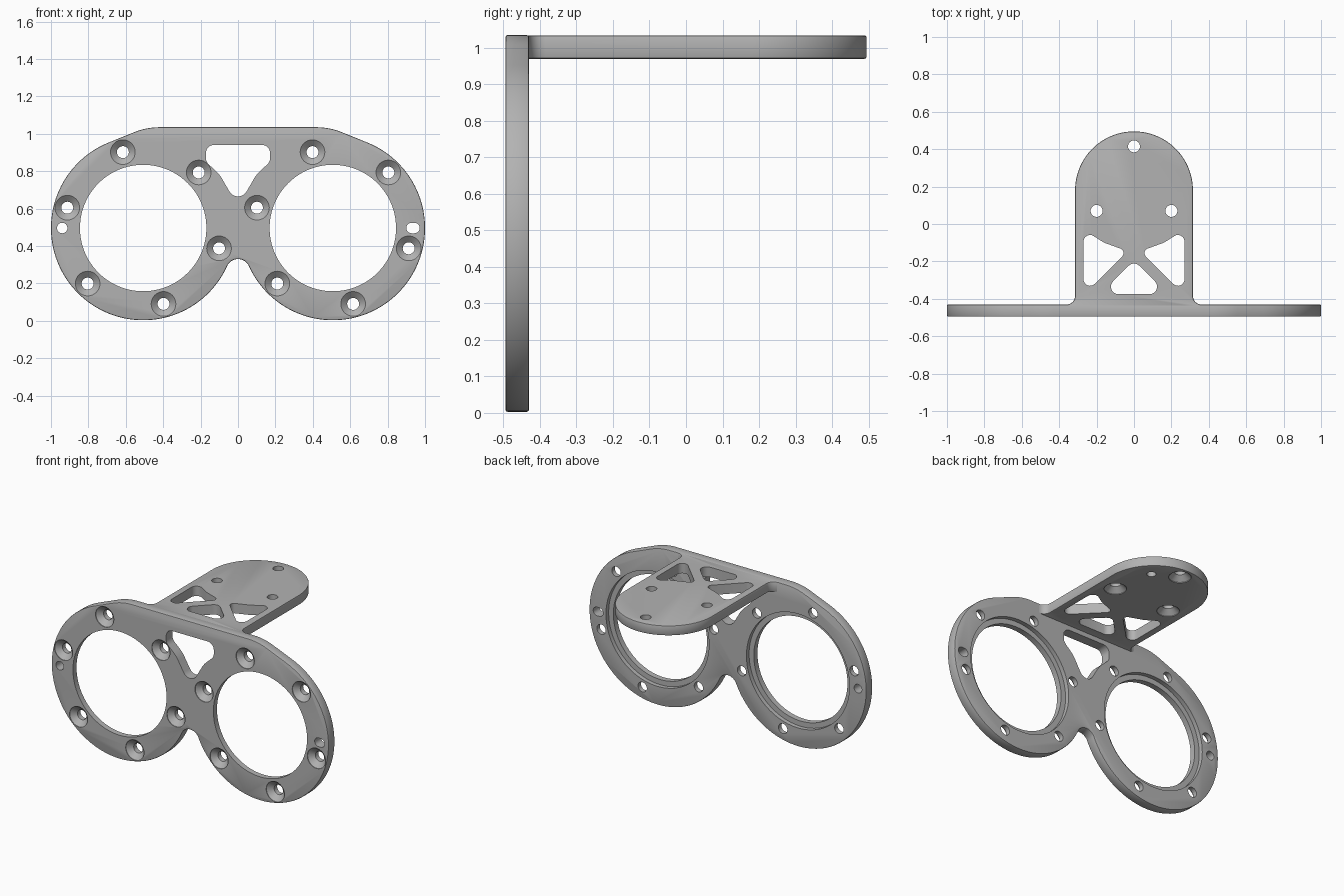
import bpy, bmesh, math
from mathutils import Vector

if "Cube" in bpy.data.objects:
    bpy.data.objects.remove(bpy.data.objects["Cube"])

grey = bpy.data.materials.new("satin_grey")
grey.diffuse_color = (0.45, 0.45, 0.45, 1)
grey.use_nodes = True
grey.node_tree.nodes["Principled BSDF"].inputs["Base Color"].default_value = grey.diffuse_color

CX, CZ = 0.507, 0.496            # ring centres
FRONT, BACK = -0.495, -0.43      # front plate faces
LOW, TOP = 0.97, 1.035           # shelf faces


def arc(cx, cy, r, a0, a1, n):
    return [(cx + r * math.cos(math.radians(a0 + (a1 - a0) * i / n)),
             cy + r * math.sin(math.radians(a0 + (a1 - a0) * i / n))) for i in range(n + 1)]


def circle(cx, cy, r, n=32):
    return arc(cx, cy, r, 0, 360, n)[:-1]


def rounded(corners, n=8):
    """Polygon of (x, y, radius) corners with filleted corners."""
    out = []
    for i, (x, y, r) in enumerate(corners):
        p = Vector((x, y))
        a = Vector(corners[i - 1][:2]) - p
        b = Vector(corners[(i + 1) % len(corners)][:2]) - p
        half = a.angle(b) / 2
        t = min(r / math.tan(half), 0.49 * a.length, 0.49 * b.length)
        r = t * math.tan(half)
        a.normalize()
        b.normalize()
        c = p + (a + b).normalized() * (r / math.sin(half))
        s, e = p + a * t - c, p + b * t - c
        sweep = math.atan2(s.x * e.y - s.y * e.x, s.dot(e))
        start = math.atan2(s.y, s.x)
        out += [(c.x + r * math.cos(start + sweep * k / n),
                 c.y + r * math.sin(start + sweep * k / n)) for k in range(n + 1)]
    return out


def mirrored(pts):
    return [(-p[0],) + tuple(p[1:]) for p in reversed(pts)]


def make(name, solids, upright, cutter=False):
    """Each solid is a list of (outline, depth) rings lofted together."""
    bm = bmesh.new()
    for rings in solids:
        loops = [[bm.verts.new((u, w, v) if upright else (u, v, w)) for u, v in pts]
                 for pts, w in rings]
        for a, b in zip(loops, loops[1:]):
            for i in range(len(a)):
                bm.faces.new((a[i - 1], a[i], b[i], b[i - 1]))
        bm.faces.new(loops[0])
        bm.faces.new(loops[-1])
    bmesh.ops.recalc_face_normals(bm, faces=bm.faces)
    me = bpy.data.meshes.new(name)
    bm.to_mesh(me)
    bm.free()
    me.materials.append(grey)
    ob = bpy.data.objects.new(name, me)
    bpy.context.collection.objects.link(ob)
    if cutter:
        ob.hide_render = True
        ob.display_type = 'WIRE'
    return ob


def finish(ob, cutter):
    """Soften the rim, cut the openings and shade."""
    bev = ob.modifiers.new("rim", 'BEVEL')
    bev.width, bev.segments, bev.angle_limit = 0.006, 2, math.radians(60)
    cut = ob.modifiers.new("openings", 'BOOLEAN')
    cut.operation, cut.solver, cut.use_self = 'DIFFERENCE', 'EXACT', True
    cut.object = cutter
    bpy.ops.object.select_all(action='DESELECT')
    ob.select_set(True)
    bpy.context.view_layer.objects.active = ob
    for m in ("rim", "openings"):
        bpy.ops.object.modifier_apply(modifier=m)
    bpy.data.objects.remove(cutter)
    bpy.ops.object.shade_smooth_by_angle(angle=math.radians(30))


# front plate: two rings joined by a web with a flat top
R, F = 0.493, 0.065
tilt = math.degrees(math.atan2(0.233, 0.507))
half = arc(0, 0.265, F, 90, tilt, 8)[:-1]                 # crotch fillet
half += arc(CX, CZ, R, 180 + tilt, 428, 72)[:-1]          # ring rim
ex, ez = CX + R * math.cos(math.radians(68)), CZ + R * math.sin(math.radians(68))
sx = ex - (TOP - ez) * math.tan(math.radians(68))         # shoulder corner
half += [(ex, ez)] + rounded([(sx, TOP, 0.36), (0, TOP, 0), (ex, ez, 0)])[:9]
# mirror the half outline, sharing the crotch point
outline = half + mirrored(half)[:-1]
front_plate = make("front_plate", [[(outline, FRONT), (outline, BACK)]], True)

cuts = []
E = 0.02
for s in (-1, 1):
    # lens opening with a stepped seat at the back
    cuts.append([(circle(s * CX, CZ, r, 96), w) for r, w in
                 ((0.338, FRONT - E), (0.338, -0.458), (0.372, -0.458), (0.372, BACK + E))])
    # six countersunk screw holes per ring
    for k in range(6):
        a = math.radians(45 + 60 * k)
        x, z = s * CX + 0.42 * math.cos(a), CZ + 0.42 * math.sin(a)
        cuts.append([(circle(x, z, r), w) for r, w in
                     ((0.066, FRONT - E), (0.066, FRONT + 0.004), (0.032, FRONT + 0.034), (0.032, BACK + E))])
# locating hole and slot
slot = rounded([(0.9, 0.468, 0.0279), (0.971, 0.468, 0.0279),
                (0.971, 0.524, 0.0279), (0.9, 0.524, 0.0279)])
web = [(0.172, 0.94, 0.05), (0.172, 0.85, 0.05), (0.1, 0.785, 0.2)]
web_hole = rounded(web + [(0, 0.612, 0.053)] + mirrored(web))
for pts in (circle(-0.94, CZ, 0.028), slot, web_hole):
    cuts.append([(pts, FRONT - E), (pts, BACK + E)])
finish(front_plate, make("plate_cutter", cuts, True, True))

# mounting shelf: round-ended tongue with filleted roots
W, G = 0.315, 0.045
side = [(W + G, -0.455)] + arc(W + G, BACK + G, G, 270, 180, 8) + arc(0, 0.18, W, 0, 90, 32)
shelf_outline = side + mirrored(side)[1:]
shelf = make("mounting_shelf", [[(shelf_outline, LOW), (shelf_outline, TOP - 0.0005)]], False)

cuts = []
# screw holes countersunk from below
for x, y in ((0, 0.415), (-0.2, 0.07), (0.2, 0.07)):
    cuts.append([(circle(x, y, r), w) for r, w in
                 ((0.066, LOW - E), (0.066, LOW + 0.004), (0.032, LOW + 0.034), (0.032, TOP + E))])
# blind pin hole underneath
cuts.append([(circle(0.15, 0.335, 0.027), LOW - E), (circle(0.15, 0.335, 0.027), LOW + 0.04)])
# truss windows
window = [(0.27, -0.03, 0.035), (0.27, -0.38, 0.035), (0.035, -0.145, 0.025), (0.16, -0.1, 0.15)]
base = [(0.18, -0.375, 0.04), (-0.18, -0.375, 0.04), (0, -0.195, 0.04)]
for pts in (rounded(window), rounded(mirrored(window)), rounded(base)):
    cuts.append([(pts, LOW - E), (pts, TOP + E)])
finish(shelf, make("shelf_cutter", cuts, False, True))
